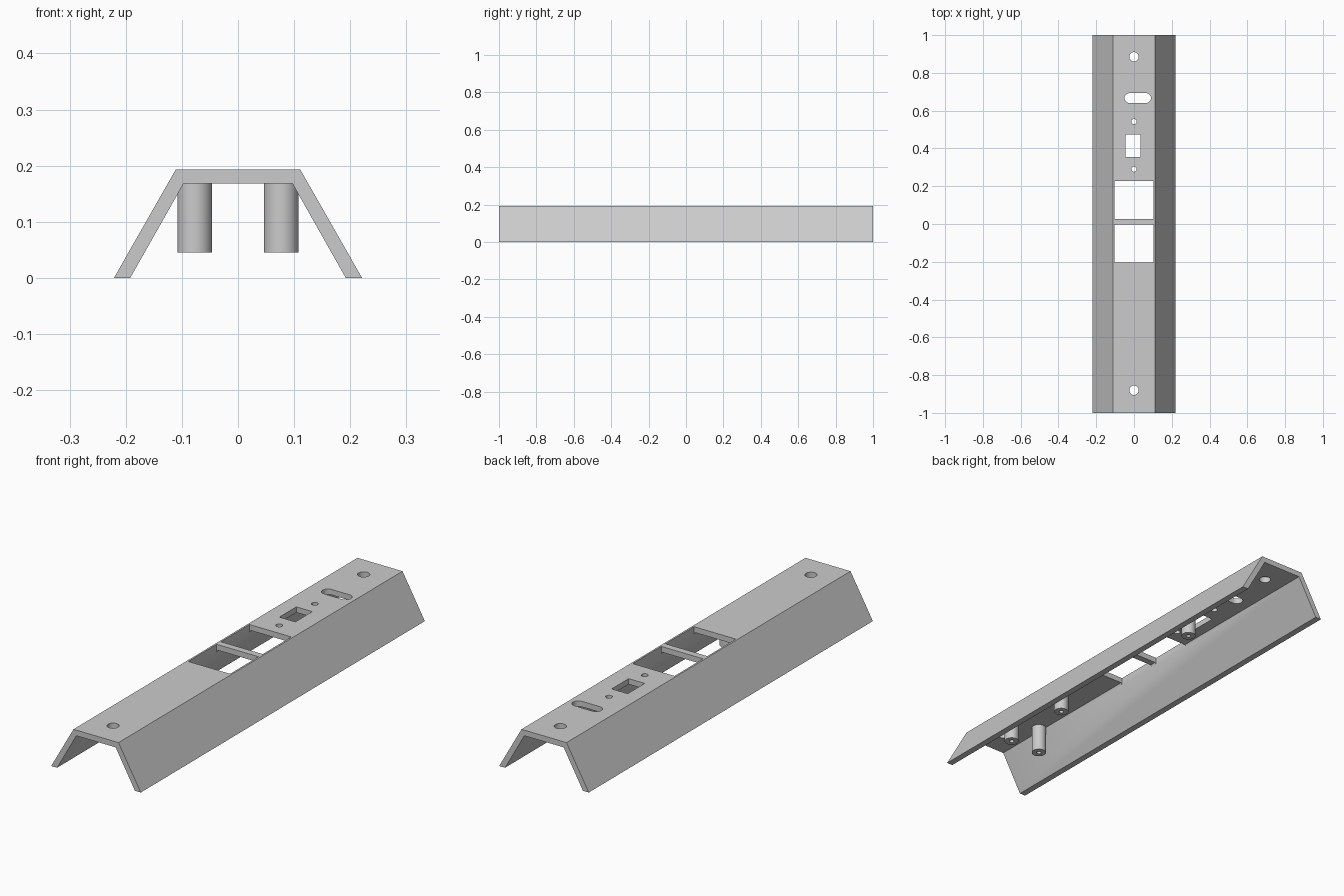
import bpy
import bmesh
from math import cos, sin, pi

cube = bpy.data.objects.get("Cube")
if cube:
    bpy.data.objects.remove(cube, do_unlink=True)

grey = bpy.data.materials.new("light grey")
grey.use_nodes = True
grey.diffuse_color = (0.6, 0.6, 0.6, 1)
grey.node_tree.nodes["Principled BSDF"].inputs["Base Color"].default_value = (0.6, 0.6, 0.6, 1)


def add_prism(bm, points, offset):
    """Extrude a closed outline into a solid."""
    face = bm.faces.new([bm.verts.new(p) for p in points])
    moved = bmesh.ops.extrude_face_region(bm, geom=[face])["geom"]
    bmesh.ops.translate(bm, vec=offset, verts=[v for v in moved if isinstance(v, bmesh.types.BMVert)])


def make_object(name, bm):
    bmesh.ops.recalc_face_normals(bm, faces=bm.faces)
    mesh = bpy.data.meshes.new(name)
    bm.to_mesh(mesh)
    bm.free()
    mesh.materials.append(grey)
    obj = bpy.data.objects.new(name, mesh)
    bpy.context.collection.objects.link(obj)
    return obj


def circle(x, y, r, z, n=32):
    return [(x + r * cos(2 * pi * i / n), y + r * sin(2 * pi * i / n), z) for i in range(n)]


def rectangle(x0, x1, y0, y1, z):
    return [(x0, y0, z), (x1, y0, z), (x1, y1, z), (x0, y1, z)]


def slot(x0, x1, y, r, z, n=12):
    right = [(x1 - r + r * sin(pi * i / n), y - r * cos(pi * i / n), z) for i in range(n + 1)]
    left = [(x0 + r - r * sin(pi * i / n), y + r * cos(pi * i / n), z) for i in range(n + 1)]
    return right + left


def cut(obj, outlines, height):
    """Subtract vertical prisms and keep the result as the object's mesh."""
    bm = bmesh.new()
    for outline in outlines:
        add_prism(bm, outline, (0, 0, height))
    cutter = make_object("cutter", bm)
    cutter.hide_render = True
    mod = obj.modifiers.new("openings", "BOOLEAN")
    mod.operation = "DIFFERENCE"
    mod.solver = "EXACT"
    mod.object = cutter
    graph = bpy.context.evaluated_depsgraph_get()
    result = bpy.data.meshes.new_from_object(obj.evaluated_get(graph))
    obj.modifiers.clear()
    obj.data = result
    bpy.data.objects.remove(cutter, do_unlink=True)


def smooth(obj):
    bpy.ops.object.select_all(action="DESELECT")
    obj.select_set(True)
    bpy.context.view_layer.objects.active = obj
    bpy.ops.object.shade_smooth_by_angle(angle=pi / 6)


# Channel with two sloping flanges
half = [(0.221, 0), (0.111, 0.193)]
inner = [(0.097, 0.168), (0.192, 0)]
outline = half + [(-x, z) for x, z in reversed(half)]
outline += [(-x, z) for x, z in reversed(inner)] + inner
bm = bmesh.new()
add_prism(bm, [(x, -1, z) for x, z in outline], (0, 2, 0))
channel = make_object("channel", bm)

# Openings through the top plate
low = 0.1
cut(channel, [
    circle(0, 0.885, 0.025, low),
    circle(0, -0.88, 0.025, low),
    circle(0, 0.542, 0.014, low),
    circle(0, 0.29, 0.014, low),
    slot(-0.05, 0.09, 0.667, 0.026, low),
    rectangle(-0.045, 0.034, 0.355, 0.475, low),
    rectangle(-0.103, 0.103, 0.027, 0.228, low),
    rectangle(-0.103, 0.103, -0.203, -0.003, low),
], 0.2)
smooth(channel)

# Mounting posts under the plate, each with a blind screw hole
posts = {
    "front_right_post": (-0.077, -0.735),
    "front_left_post": (0.077, -0.735),
    "middle_left_post": (0.077, -0.4),
    "back_left_post": (0.077, 0.46),
}
for name, (x, y) in posts.items():
    bm = bmesh.new()
    add_prism(bm, circle(x, y, 0.031, 0.045), (0, 0, 0.125))
    post = make_object(name, bm)
    cut(post, [circle(x, y, 0.01, 0.02, 16)], 0.12)
    smooth(post)
